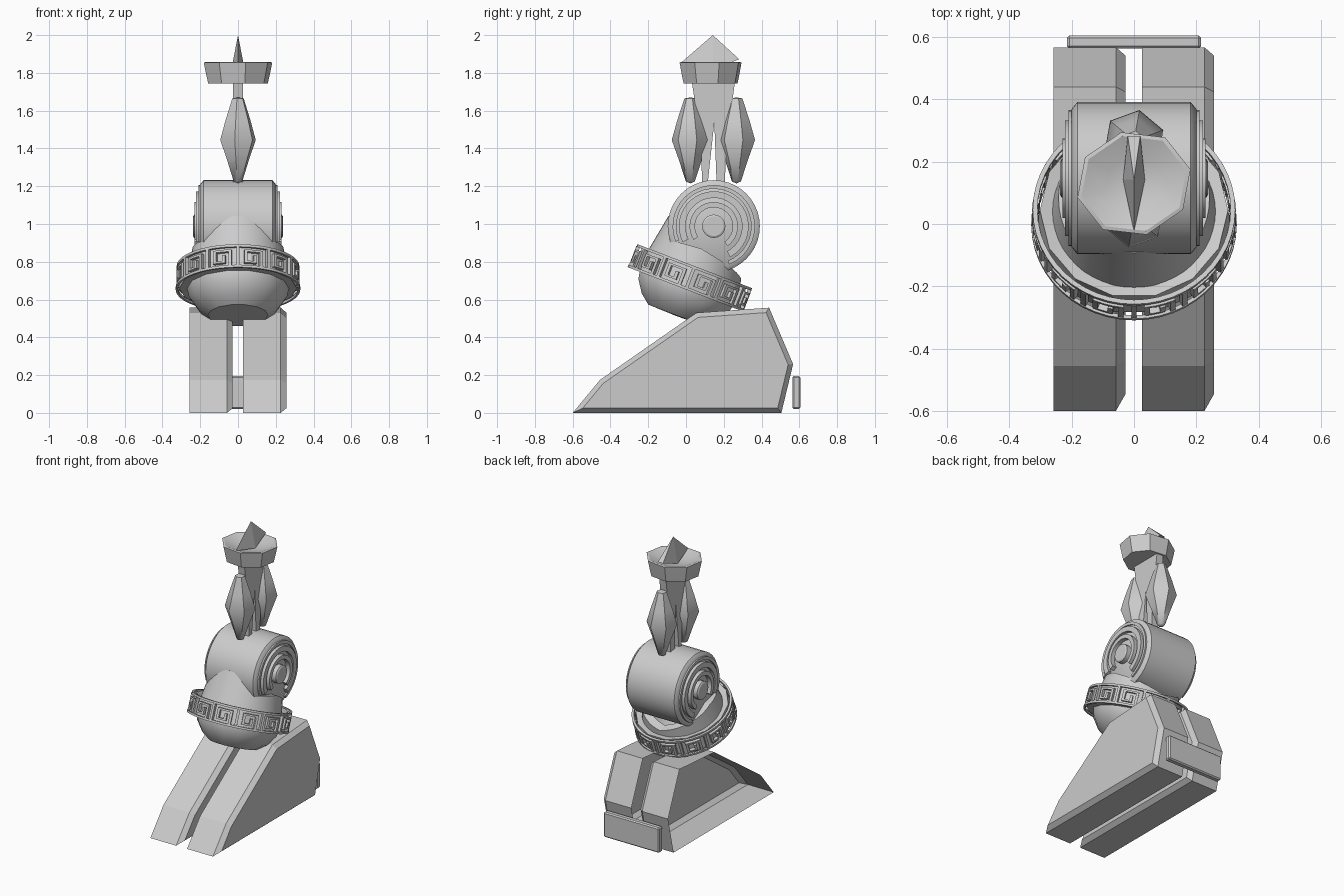
import bpy, bmesh
from math import radians, cos, sin, pi
from mathutils import Matrix, Vector

cube = bpy.data.objects.get("Cube")
if cube:
    bpy.data.objects.remove(cube)

stone = bpy.data.materials.new("grey_stone")
stone.use_nodes = True
stone.diffuse_color = (0.6, 0.6, 0.6, 1)
stone.node_tree.nodes["Principled BSDF"].inputs["Base Color"].default_value = (0.6, 0.6, 0.6, 1)


def finish(name, bm, matrix=Matrix(), smooth=30):
    bmesh.ops.remove_doubles(bm, verts=bm.verts, dist=1e-5)
    bm.transform(matrix)
    bmesh.ops.recalc_face_normals(bm, faces=bm.faces)
    mesh = bpy.data.meshes.new(name)
    bm.to_mesh(mesh)
    bm.free()
    obj = bpy.data.objects.new(name, mesh)
    bpy.context.collection.objects.link(obj)
    mesh.materials.append(stone)
    bpy.ops.object.select_all(action='DESELECT')
    obj.select_set(True)
    bpy.context.view_layer.objects.active = obj
    if smooth:
        bpy.ops.object.shade_smooth_by_angle(angle=radians(smooth))
    return obj


def sweep(bm, profile, segs, a0=0, a1=360, loop=True):
    """Turn an (r, z) profile about z; partial turns get end caps."""
    full = a1 - a0 >= 360
    rings = []
    for i in range(segs if full else segs + 1):
        a = radians(a0 + (a1 - a0) * i / segs)
        rings.append([bm.verts.new((r * cos(a), r * sin(a), z)) for r, z in profile])
    n = len(profile)
    for i in range(segs):
        p, q = rings[i], rings[(i + 1) % len(rings)]
        for j in range(n if loop else n - 1):
            k = (j + 1) % n
            bm.faces.new((p[j], q[j], q[k], p[k]))
    if not full:
        bm.faces.new(rings[0])
        bm.faces.new(rings[-1])


def bar(bm, r0, r1, z0, z1, a0=0, a1=360, segs=4):
    sweep(bm, [(r0, z0), (r1, z0), (r1, z1), (r0, z1)], segs, a0, a1)


def lathe(name, profile, segs, matrix=Matrix(), loop=False, smooth=40):
    bm = bmesh.new()
    sweep(bm, profile, segs, loop=loop)
    return finish(name, bm, matrix, smooth)


def slab(name, outline, x0, x1):
    """Extrude a (y, z) outline along x."""
    bm = bmesh.new()
    face = bm.faces.new([bm.verts.new((x0, y, z)) for y, z in outline])
    new = bmesh.ops.extrude_face_region(bm, geom=[face])["geom"]
    bmesh.ops.translate(bm, vec=(x1 - x0, 0, 0), verts=[v for v in new if isinstance(v, bmesh.types.BMVert)])
    return finish(name, bm, smooth=0)


# Feet: shells chamfered on one side and open on the other
foot = [(-.6, 0), (-.455, .175), (.055, .53), (.44, .557), (.567, .258), (.505, 0)]
for name, x0 in (("right_foot", -.258), ("left_foot", .026)):
    bm = bmesh.new()
    outer = [bm.verts.new((x0, y, z)) for y, z in foot]
    inner = [bm.verts.new((x0 + .2, y, z)) for y, z in foot]
    for i in range(len(foot)):
        j = (i + 1) % len(foot)
        bm.faces.new((outer[i], outer[j], inner[j], inner[i]))
    cap = bm.faces.new(inner)
    bm.normal_update()
    bmesh.ops.inset_region(bm, faces=[cap], thickness=.025, use_even_offset=True)
    for v in cap.verts:
        v.co.x = x0 + .2
    for v in inner:
        v.co.x = x0 + .2
    for v in cap.verts:
        v.co.x = x0 + .23
    finish(name, bm, smooth=0)

# Heel plate joining the feet
bm = bmesh.new()
bmesh.ops.create_cube(bm, size=1, matrix=Matrix.Translation((0, .584, .108)) @ Matrix.Diagonal((.43, .042, .175, 1)))
bmesh.ops.bevel(bm, geom=bm.edges[:], offset=.008, segments=1, affect='EDGES')
finish("heel_plate", bm, smooth=0)

# Tilted bowl body
tilt = Matrix.Translation((0, .0225, .715)) @ Matrix.Rotation(radians(-21), 4, 'X')
lathe("bowl", [(0, -.215), (.16, -.212), (.215, -.17), (.26, -.105), (.272, -.05), (.27, 0)], 14, tilt, smooth=35)

# Cowl: high at the front, low at the back
heights = [(0, .265), (17, .265), (50, .15), (90, .165), (135, .13), (180, .085)]


def cowl_top(deg):
    for (a, h), (b, k) in zip(heights, heights[1:]):
        if deg <= b:
            return h + (k - h) * (deg - a) / (b - a)
    return heights[-1][1]


bm = bmesh.new()
rows = []
for i in range(48):
    a = 2 * pi * i / 48
    deg = min(i, 48 - i) * 7.5
    rows.append([bm.verts.new((r * sin(a), -r * cos(a), z))
                 for t in (0, .5, 1) for z in [cowl_top(deg) * t]
                 for r in [.27 - .17 * z]]
                + [bm.verts.new((.2 * sin(a), -.2 * cos(a), cowl_top(deg)))])
for i in range(48):
    p, q = rows[i], rows[(i + 1) % 48]
    for j in range(3):
        bm.faces.new((p[j], q[j], q[j + 1], p[j + 1]))
finish("cowl", bm, tilt, 40)

# Rim with rails and a square spiral in each panel
lathe("rim", [(.25, -.06), (.312, -.06), (.302, .062), (.25, .045)], 14, tilt, True, 20)
bm = bmesh.new()
bar(bm, .318, .33, -.066, -.052, segs=48)
bar(bm, .31, .325, .052, .066, segs=48)
for k in range(12):
    c = k * 30
    bar(bm, .306, .327, -.055, .055, c - 1.5, c + 1.5, 1)
    for a0, a1, z0, z1 in [(6, 24, .025, .037), (6, 9, -.037, .025), (6, 18, -.037, -.026),
                           (15, 18, -.026, .008), (21, 24, -.055, .025)]:
        bar(bm, .306, .327, z0, z1, c + a0, c + a1, 3)
finish("rim_fretwork", bm, tilt, 25)

# Drum lying across the body
axis = Matrix(((0, 0, 1, 0), (1, 0, 0, .147), (0, 1, 0, .988), (0, 0, 0, 1)))
lathe("drum", [(0, -.2), (.222, -.2), (.244, -.182), (.244, .182), (.222, .2), (0, .2)], 40, axis)

# Raised open rings and hub on both ends of the drum
for side, s in (("left", 1), ("right", -1)):
    bm = bmesh.new()
    for r0, r1, h, start, end in [(.198, .218, .21, -68, 202), (.15, .185, .222, -62, 207), (.1, .128, .23, -55, 214)]:
        bar(bm, r0, r1, .19, h, start, end, 28)
    sweep(bm, [(.062, .19), (.062, .232), (.052, .238), (0, .238)], 20, loop=False)
    finish(side + "_drum_rings", bm, Matrix.Diagonal((s, 1, 1, 1)) @ axis)

# Pair of spindle petals
for name, y, turn in (("front_petal", .023, 20), ("back_petal", .267, 200)):
    place = Matrix.Translation((0, y, 0)) @ Matrix.Rotation(radians(turn), 4, 'Z')
    lathe(name, [(0, 1.215), (.024, 1.225), (.062, 1.34), (.1, 1.445), (.07, 1.55), (.032, 1.665), (0, 1.67)], 6, place, smooth=50)

# Flat forked stem
slab("stem", [(.03, 1.76), (.08, 1.42), (.085, 1.215), (.115, 1.215), (.15, 1.54),
              (.162, 1.215), (.205, 1.215), (.215, 1.42), (.26, 1.76)], -.026, .026)

# Eight-sided dish
dish = Matrix.Translation((0, .13, 0)) @ Matrix.Rotation(radians(14), 4, 'Z') @ Matrix.Diagonal((1.05, .95, 1, 1))
lathe("dish", [(0, 1.745), (.155, 1.745), (.165, 1.79), (.178, 1.855), (.165, 1.858), (.09, 1.83), (0, 1.815)], 8, dish, smooth=30)

# Thin gabled crest standing in the dish
bm = bmesh.new()
tip = bm.verts.new((0, .142, 2))
base = [bm.verts.new(p) for p in ((0, -.025, 1.855), (.035, .142, 1.82), (.02, .282, 1.872), (-.02, .282, 1.872), (-.035, .142, 1.82))]
for i in range(5):
    bm.faces.new((base[i], base[(i + 1) % 5], tip))
bm.faces.new(base)
finish("crest", bm, smooth=0)
